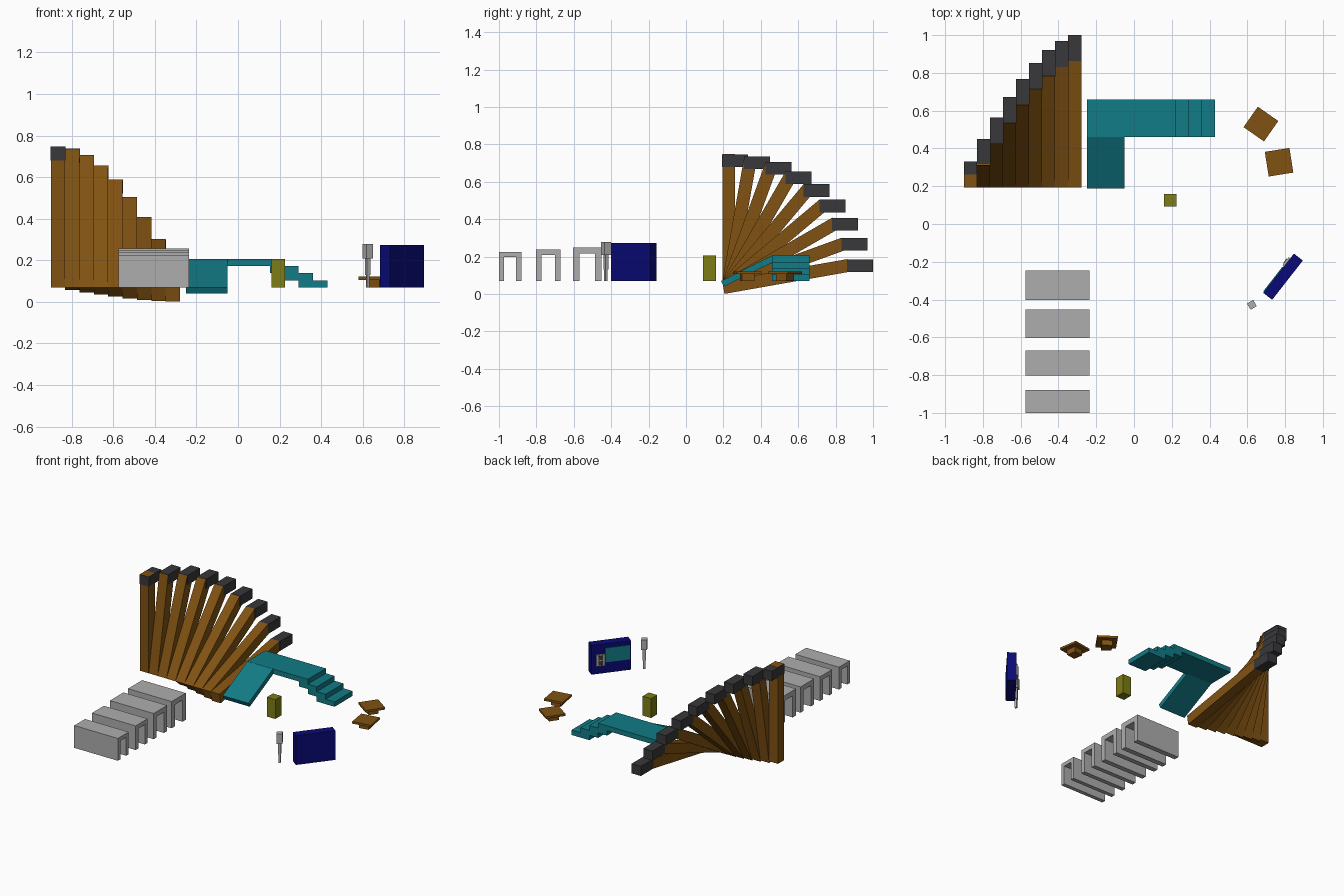
import bpy, bmesh, math
from mathutils import Matrix, Vector

if "Cube" in bpy.data.objects:
    bpy.data.objects.remove(bpy.data.objects["Cube"])

def mat(name, r, g, b):
    m = bpy.data.materials.new(name)
    m.diffuse_color = (r, g, b, 1)
    m.use_nodes = True
    m.node_tree.nodes["Principled BSDF"].inputs["Base Color"].default_value = m.diffuse_color
    return m

BROWN = mat("brown wood", .22, .085, .006)
DARK = mat("charcoal", .04, .04, .043)
TEAL = mat("teal", .006, .2, .24)
GREY = mat("grey", .42, .42, .42)
OLIVE = mat("olive", .2, .2, .008)
NAVY = mat("navy", .003, .003, .18)

def boxes(name, material, items, loc=(0, 0, 0), rot=0):
    """One object from boxes ((x0,x1),(y0,y1),(z0,z1)), turned about z."""
    bm = bmesh.new()
    for rng in items:
        mid = Vector([(a + b) / 2 for a, b in rng])
        size = [b - a for a, b in rng]
        bmesh.ops.create_cube(bm, size=1, matrix=Matrix.Translation(mid) @ Matrix.Diagonal((*size, 1)))
    return finish(name, material, bm, loc, rot)

def prism(name, material, profile, x0, x1):
    """Extrude a (y, z) profile along x."""
    bm = bmesh.new()
    face = bm.faces.new([bm.verts.new((x0, y, z)) for y, z in profile])
    ext = bmesh.ops.extrude_face_region(bm, geom=[face])
    verts = [v for v in ext["geom"] if isinstance(v, bmesh.types.BMVert)]
    bmesh.ops.translate(bm, verts=verts, vec=(x1 - x0, 0, 0))
    bmesh.ops.recalc_face_normals(bm, faces=bm.faces)
    return finish(name, material, bm)

def finish(name, material, bm, loc=(0, 0, 0), rot=0):
    me = bpy.data.meshes.new(name)
    bm.to_mesh(me)
    bm.free()
    me.materials.append(material)
    ob = bpy.data.objects.new(name, me)
    ob.location = loc
    ob.rotation_euler.z = rot
    bpy.context.collection.objects.link(ob)
    return ob

U = .069      # block size
G = .069      # ground level
E = .001      # small offset against coplanar faces

# Fan of nine tilted posts with dark level caps
PY, LEN = .194, .679
for i in range(9):
    a = math.radians(10 * i)
    d, n = Vector((math.sin(a), math.cos(a))), Vector((math.cos(a), -math.sin(a)))
    p = Vector((PY, G))
    x = -.9 + i * U
    prism("fan_post", BROWN, [p, p + d * LEN, p + d * LEN + n * U, p + n * U], x, x + U)
    e = p + d * LEN
    boxes("fan_cap", DARK, [((x - E, x + U + E), (e.x - E, e.x + 2 * U), (e.y - U, e.y - E))])

# Teal walkway: ramp, platform and steps
t = Vector((.187, .07))
d = (Vector((.46, .206)) - t).normalized()
n = Vector((d.y, -d.x)) * .034
top = Vector((.46, .206))
prism("ramp", TEAL, [t, top, (.475, .206), top + n, t + n], -.25, -.05)
H = U / 2
boxes("platform", TEAL, [((-.25, .222), (.46, .66), (G + 3 * H, G + 4 * H))])
boxes("steps", TEAL, [
    ((.153, .222), (.46, .66), (G + 2 * H, G + 3 * H)),
    ((.222, .291), (.46, .66), (G + H, G + 3 * H)),
    ((.291, .36), (.46, .66), (G, G + 2 * H)),
    ((.36, .43), (.46, .66), (G, G + H))])

# Olive post
boxes("olive_post", OLIVE, [((.16, .226), (.092, .16), (G, .205))])

# Four grey arches growing toward the back
for y0, y1, h in ((-1, -.88, .226), (-.803, -.67, .239), (-.603, -.453, .25), (-.402, -.245, .257)):
    w = (y1 - y0) * .23
    prism("arch", GREY, [(y0, G), (y0, h), (y1, h), (y1, G), (y1 - w, G),
                         (y1 - w, h - w), (y0 + w, h - w), (y0 + w, G)], -.575, -.235)

# Two low stools: thin seat on a small foot
for x, y, deg in ((.672, .529, -35), (.768, .327, 9)):
    s, f = .066, .034
    boxes("stool", BROWN, [((-s, s), (-s, s), (.106, .121)), ((-f, f), (-f, f), (G, .107))],
          (x, y, 0), math.radians(deg))

# Navy wall panel, its local +y side carries the screen and controls
loc, ang = (.789, -.279, 0), math.radians(52)
boxes("panel", NAVY, [((-.132, .132), (-.03, .03), (G, .274))], loc, ang)
boxes("panel_screen", TEAL, [((-.125, .04), (.03, .035), (.145, .245))], loc, ang)
boxes("control_box", GREY, [((.045, .1), (.03, .04), (.125, .205))], loc, ang)
boxes("control_buttons", DARK, [((.058, .087), (.04, .044), (z, z + .028)) for z in (.132, .17)], loc, ang)

# Standing microphone: thin stem, neck and square head
boxes("microphone", GREY, [((-.007, .007), (-.007, .007), (G, .21)),
                           ((-.01, .01), (-.01, .01), (.13, .21)),
                           ((-.019, .019), (-.019, .019), (.208, .278))],
      (.624, -.428, 0), math.radians(30))
